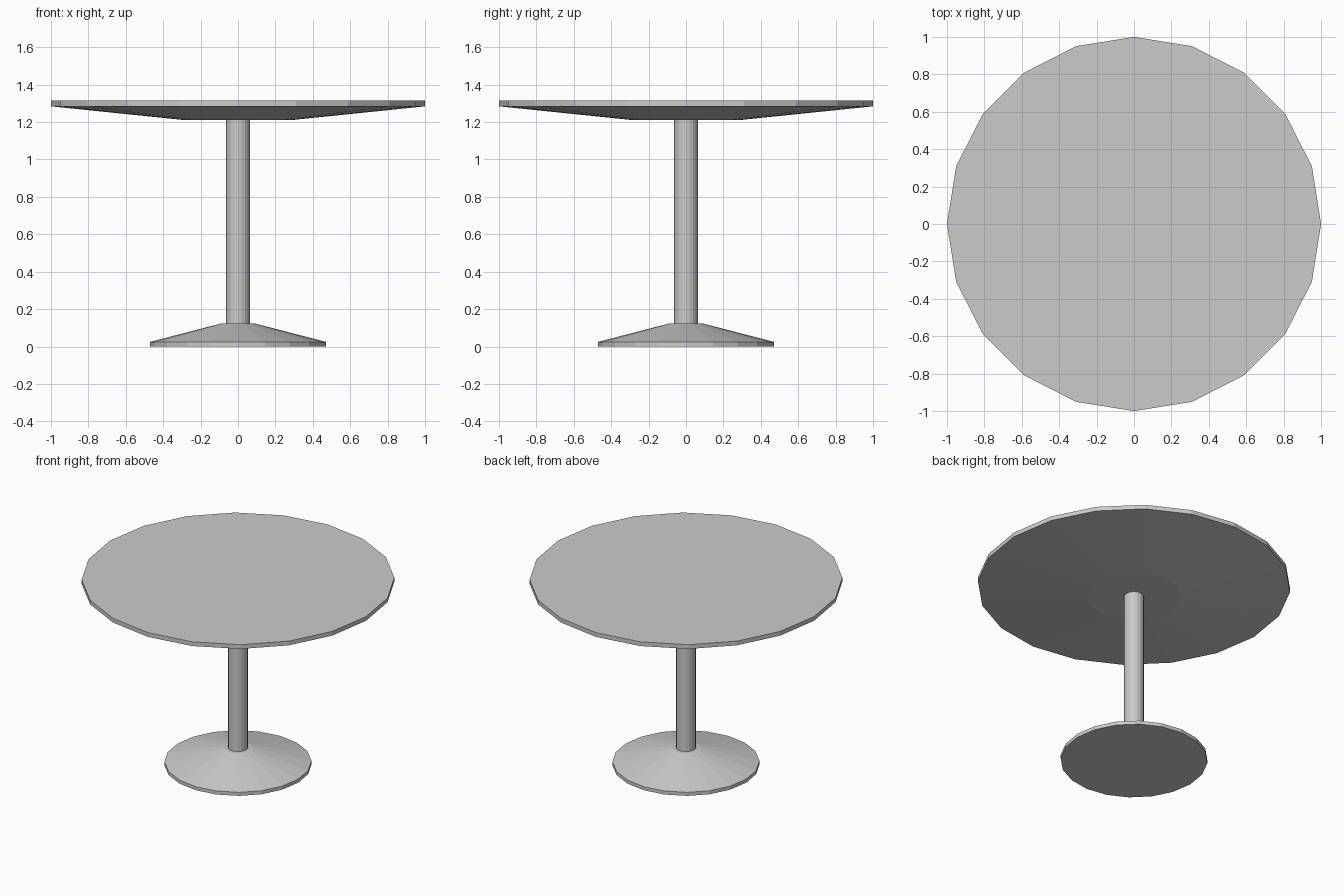
import bpy, bmesh
from math import cos, sin, pi

if "Cube" in bpy.data.objects:
    bpy.data.objects.remove(bpy.data.objects["Cube"])

SIDES = 20


def turned(name, profile):
    """Closed solid of revolution about z from (radius, height) points, bottom to top."""
    bm = bmesh.new()
    rings = [[bm.verts.new((r * cos(2 * pi * i / SIDES), r * sin(2 * pi * i / SIDES), z))
              for i in range(SIDES)] for r, z in profile]
    for low, high in zip(rings, rings[1:]):
        for i in range(SIDES):
            j = (i + 1) % SIDES
            bm.faces.new((low[i], low[j], high[j], high[i]))
    bm.faces.new(rings[0][::-1])
    bm.faces.new(rings[-1])
    mesh = bpy.data.meshes.new(name)
    bm.to_mesh(mesh)
    bm.free()
    obj = bpy.data.objects.new(name, mesh)
    bpy.context.collection.objects.link(obj)
    return obj


# Foot: thin rim rising to a sloped cone
turned("base", [(0.47, 0), (0.47, 0.025), (0.09, 0.123)])

# Central column
turned("pedestal", [(0.063, 0.123), (0.063, 1.212)])

# Top: tapered underside, thin vertical rim
turned("table_top", [(0.30, 1.212), (1.0, 1.284), (1.0, 1.314)])
